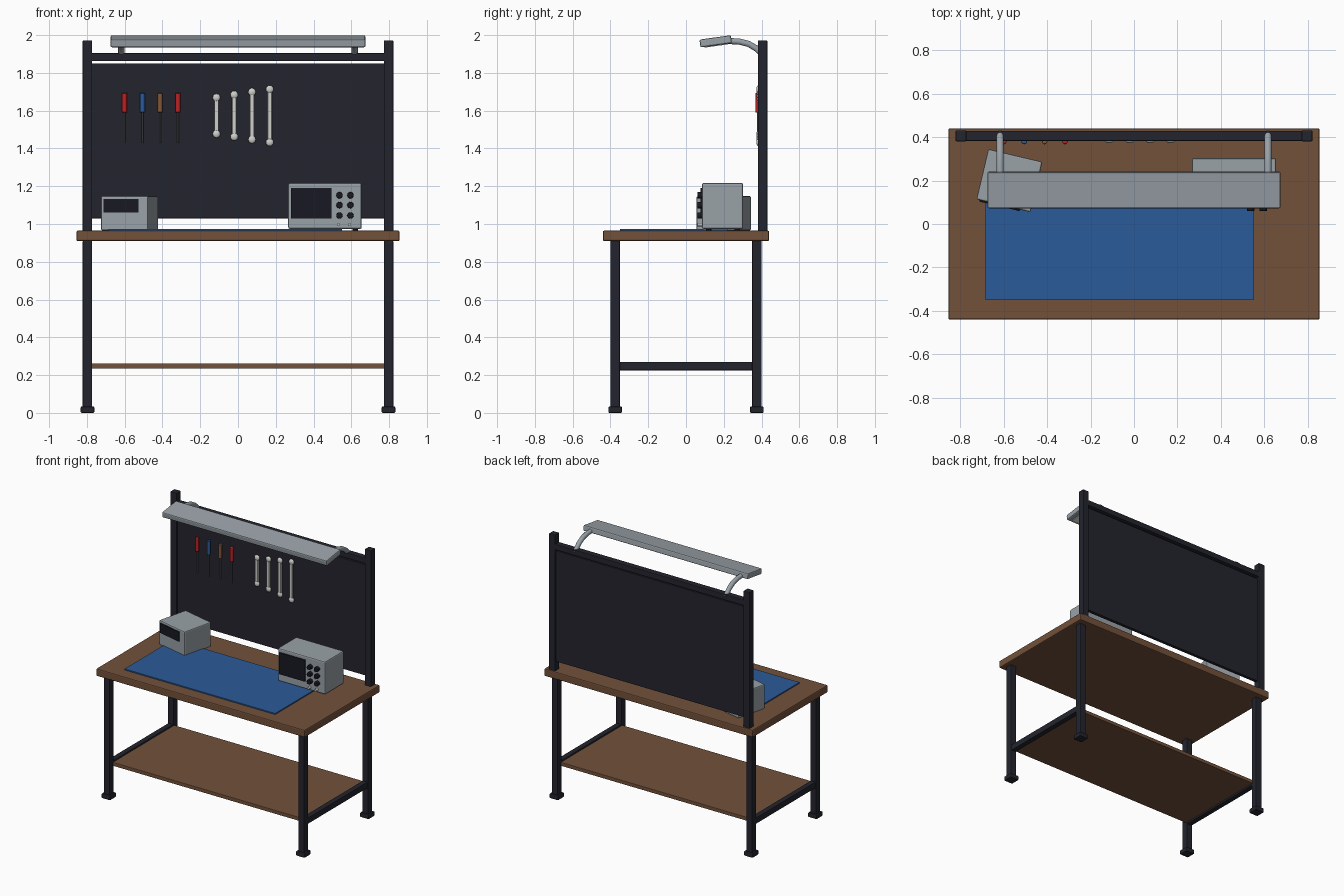
import bpy, math
from mathutils import Matrix

cube = bpy.data.objects.get("Cube")
if cube:
    bpy.data.objects.remove(cube, do_unlink=True)


def material(name, rgb):
    m = bpy.data.materials.new(name)
    m.use_nodes = True
    color = (*rgb, 1)
    m.diffuse_color = color
    m.node_tree.nodes["Principled BSDF"].inputs["Base Color"].default_value = color
    return m


DARK = material("dark steel", (.017, .018, .027))
WOOD = material("wood", (.17, .082, .042))
BLUE = material("blue", (.024, .105, .32))
GREY = material("casing grey", (.32, .36, .39))
BLACK = material("screen black", (.009, .010, .016))
SILVER = material("polished steel", (.62, .62, .60))
RED = material("red", (.5, .016, .018))
TAN = material("brown handle", (.23, .095, .035))
SHAFT = material("tool shaft", (.13, .13, .135))
PALE = material("pale diffuser", (.85, .84, .80))


def finish(name, mat, bevel=0.0):
    o = bpy.context.object
    o.name = name
    o.data.materials.append(mat)
    if bevel:
        b = o.modifiers.new("bevel", "BEVEL")
        b.width, b.segments = bevel, 2
    return o


def box(name, mat, x, y, z, bevel=0.004):
    """Box from its (low, high) range on each axis."""
    ranges = (x, y, z)
    bpy.ops.mesh.primitive_cube_add(size=1, location=[sum(r) / 2 for r in ranges])
    o = bpy.context.object
    o.scale = [r[1] - r[0] for r in ranges]
    bpy.ops.object.transform_apply(location=False, rotation=False, scale=True)
    return finish(name, mat, bevel)


def rod(name, mat, loc, radius, length, along_y=False, bevel=0.0, sides=16):
    bpy.ops.mesh.primitive_cylinder_add(
        vertices=sides, radius=radius, depth=length, location=loc,
        rotation=(math.pi / 2 if along_y else 0, 0, 0))
    o = finish(name, mat, bevel)
    bpy.ops.object.shade_smooth_by_angle()
    return o


def turn(objects, pivot, angle, axis):
    """Rotate finished parts together about a pivot."""
    p = Matrix.Translation(pivot)
    bpy.context.view_layer.update()
    for o in objects:
        o.matrix_world = p @ Matrix.Rotation(angle, 4, axis) @ p.inverted() @ o.matrix_world


# Table top, lower shelf and work mat
box("table_top", WOOD, (-.855, .855), (-.44, .44), (.91, .965), .007)
box("lower_shelf", WOOD, (-.775, .775), (-.36, .36), (.235, .262), .003)
box("work_mat", BLUE, (-.685, .55), (-.35, .22), (.965, .974), .001)

# Legs, feet, side rails and rear posts
for side, s in (("left", 1), ("right", -1)):
    cx = s * .797
    for end, cy in (("front", -.375), ("back", .375)):
        box(f"{end}_{side}_leg", DARK, (cx - .025, cx + .025), (cy - .025, cy + .025), (.02, .912))
        box(f"{end}_{side}_foot", DARK, (cx - .036, cx + .036), (cy - .036, cy + .036), (0, .034), .006)
    box(f"{side}_side_rail", DARK, (cx - .02, cx + .02), (-.352, .352), (.225, .27))
    box(f"{side}_post", DARK, (cx - .025, cx + .025), (.381, .431), (.96, 1.972))

# Tool panel and top rail
box("tool_panel", DARK, (-.776, .776), (.392, .417), (1.03, 1.85), .002)
box("top_rail", DARK, (-.776, .776), (.383, .429), (1.862, 1.904))

# Lamp with tilted head
pivot = (0, .157, 1.967)
head = box("lamp_head", GREY, (-.675, .675), (.073, .241), (1.946, 1.988), .008)
diffuser = box("lamp_diffuser", PALE, (-.64, .64), (.095, .219), (1.942, 1.948), 0)
turn([head, diffuser], pivot, math.radians(8), 'X')

# Curved lamp arms
arm_path = [(.42, 1.882), (.398, 1.905), (.37, 1.931), (.33, 1.954), (.28, 1.966), (.2, 1.97)]
for side, x in (("left", .617), ("right", -.617)):
    c = bpy.data.curves.new(f"{side}_lamp_arm", "CURVE")
    c.dimensions = "3D"
    c.bevel_depth, c.bevel_resolution, c.use_fill_caps = .017, 3, True
    sp = c.splines.new("POLY")
    sp.points.add(len(arm_path) - 1)
    for p, (y, z) in zip(sp.points, arm_path):
        p.co = (x, y, z, 1)
    sp.use_smooth = True
    c.materials.append(GREY)
    bpy.context.collection.objects.link(bpy.data.objects.new(f"{side}_lamp_arm", c))

# Screwdrivers
for i, mat in enumerate((RED, BLUE, TAN, RED)):
    x = -.6 + i * .094
    rod(f"screwdriver_handle_{i + 1}", mat, (x, .38, 1.642), .013, .105, bevel=.004)
    rod(f"screwdriver_shaft_{i + 1}", SHAFT, (x, .382, 1.515), .005, .17, sides=10)

# Wrenches, growing in length
for i in range(4):
    x, half = -.114 + i * .094, .096 + i * .0148
    box(f"wrench_bar_{i + 1}", SILVER, (x - .011, x + .011), (.378, .393),
        (1.573 - half, 1.573 + half), .003)
    for end, s in (("top", 1), ("bottom", -1)):
        bpy.ops.mesh.primitive_uv_sphere_add(segments=14, ring_count=8, radius=.021,
                                             location=(x, .385, 1.573 + s * half))
        head = finish(f"wrench_{end}_{i + 1}", SILVER)
        head.scale = (1, .6, 1)
        bpy.ops.object.shade_smooth_by_angle()

# Power supply, turned on the bench
cx, cy = -.574, .2
supply = [
    box("supply_case", GREY, (cx - .128, cx + .128), (cy - .119, cy + .119), (.966, 1.148), .007),
    box("supply_display", BLACK, (cx - .113, cx + .078), (cy - .126, cy - .117), (1.06, 1.132), .001),
]
turn(supply, (cx, cy, 0), math.radians(-13.3), 'Z')

# Oscilloscope with screen, knobs and sockets
box("scope_case", GREY, (.266, .655), (.085, .303), (.974, 1.217), .009)
box("scope_screen", BLACK, (.28, .495), (.077, .087), (1.03, 1.19), .001)
for x in (.537, .595):
    for z in (1.045, 1.1, 1.152):
        rod("scope_knob", BLACK, (x, .074, z), .017, .028, along_y=True, bevel=.002)
    rod("scope_socket", SILVER, (x - .005, .075, .997), .009, .026, along_y=True)
for x in (.3, .62):
    for y in (.12, .27):
        rod("scope_foot", BLACK, (x, y, .97), .014, .012)
